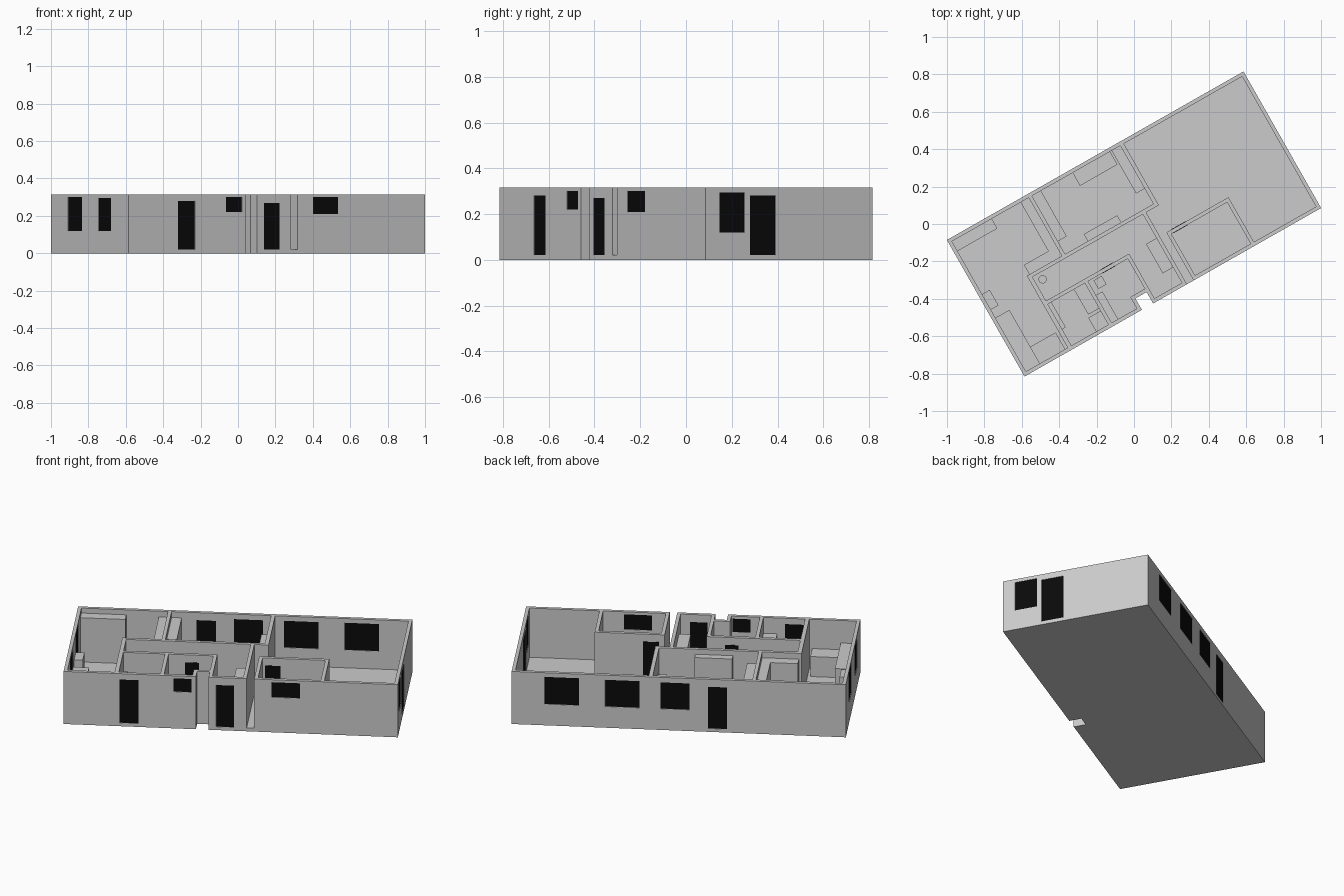
import bpy, bmesh, math
from mathutils import Matrix

if "Cube" in bpy.data.objects:
    bpy.data.objects.remove(bpy.data.objects["Cube"])

ROT = Matrix.Rotation(math.radians(29.6), 4, 'Z')
L, W, H, T, F = 0.912, 0.42, 0.315, 0.02, 0.02   # half length, half width, height, wall, floor

black = bpy.data.materials.new("dark_glass")
black.diffuse_color = (0.003, 0.003, 0.003, 1)
black.use_nodes = True
black.node_tree.nodes["Principled BSDF"].inputs["Base Color"].default_value = black.diffuse_color


def finish(name, bm, mat=None):
    me = bpy.data.meshes.new(name)
    bmesh.ops.recalc_face_normals(bm, faces=bm.faces)
    bm.to_mesh(me)
    bm.free()
    ob = bpy.data.objects.new(name, me)
    ob.matrix_world = ROT
    bpy.context.collection.objects.link(ob)
    if mat:
        me.materials.append(mat)
    return ob


def add_box(bm, u0, u1, v0, v1, z0, z1):
    vs = bmesh.ops.create_cube(bm, size=1)['verts']
    for v in vs:
        v.co.x = u0 if v.co.x < 0 else u1
        v.co.y = v0 if v.co.y < 0 else v1
        v.co.z = z0 if v.co.z < 0 else z1


def box(name, u0, u1, v0, v1, z1, z0=F, mat=None):
    bm = bmesh.new()
    add_box(bm, u0, u1, v0, v1, z0, z1)
    return finish(name, bm, mat)


def prism(name, pts, z0, z1):
    bm = bmesh.new()
    face = bm.faces.new([bm.verts.new((x, y, z0)) for x, y in pts])
    top = bmesh.ops.extrude_face_region(bm, geom=[face])['geom']
    bmesh.ops.translate(bm, vec=(0, 0, z1 - z0),
                        verts=[g for g in top if isinstance(g, bmesh.types.BMVert)])
    return finish(name, bm)


# floor slab with the entrance notch
N0, N1, NV = -0.190, -0.121, -0.35
prism("floor", [(-L, -W), (N0, -W), (N0, NV), (N1, NV), (N1, -W),
                (L, -W), (L, W), (-L, W)], 0, F)

# outer walls: right part runs from the shaft slot round to the notch
S0, S1 = 0.087, 0.128
walls = [prism("outer_wall", [
    (S1, -W), (L, -W), (L, W), (-L, W), (-L, -W), (N0, -W), (N0, NV), (N1, NV),
    (N1, NV + T), (N0 - T, NV + T), (N0 - T, -W + T), (-L + T, -W + T), (-L + T, W - T),
    (L - T, W - T), (L - T, -W + T), (S1 + T, -W + T), (S1 + T, -0.145),
    (S1, -0.145)], 0, H)]
walls.append(prism("entrance_wall", [
    (N1, -W), (S0, -W), (S0, 0.022), (S0 - T, 0.022), (S0 - T, -W + T),
    (N1 + T, -W + T), (N1 + T, -0.125), (N1, -0.125)], 0, H))

# inner partitions
for name, *d in [
        ("corridor_back_wall", -0.62, 0.165, 0.022, 0.042),
        ("bedroom_side_wall", 0.143, 0.165, 0.042, W - T),
        ("kitchen_side_wall", -0.42, -0.40, 0.042, W - T),
        ("lounge_side_wall", -0.635, -0.612, -W + T, 0.042),
        ("corridor_front_wall", -0.612, N1, -0.145, -0.125),
        ("bathroom_side_wall", -0.385, -0.365, -W + T, -0.145),
        ("small_room_end_wall", 0.49, 0.51, -W + T, -0.145),
        ("small_room_back_wall", S1, 0.51, -0.145, -0.125)]:
    walls.append(box(name, *d, H))

# openings: side, start, end, bottom, top
openings = [
    ("front", -0.607, -0.503, 0.02, 0.28), ("front", -0.313, -0.215, 0.22, 0.30),
    ("front", -0.079, 0.017, 0.02, 0.27), ("front", 0.222, 0.377, 0.21, 0.30),
    ("back", 0.544, 0.731, 0.127, 0.29), ("back", 0.214, 0.401, 0.127, 0.287),
    ("back", -0.06, 0.099, 0.127, 0.285), ("back", -0.264, -0.159, 0.02, 0.27),
    ("left", 0.085, 0.237, 0.12, 0.30), ("left", -0.229, -0.097, 0.12, 0.295),
    ("right", -0.35, -0.224, 0.12, 0.295), ("right", -0.196, -0.068, 0.02, 0.28),
    ("inner", -0.276, -0.20, 0.02, 0.27), ("inner", 0.16, 0.246, 0.02, 0.27)]
side_pos = {"front": -W + T / 2, "back": W - T / 2, "left": -L + T / 2,
            "right": L - T / 2, "inner": -0.135}


def span(side, a, b, half):
    c = side_pos[side]
    if side in ("left", "right"):
        return c - half, c + half, a, b
    return a, b, c - half, c + half


cut = bmesh.new()
for i, (side, a, b, z0, z1) in enumerate(openings):
    kind = "door" if z0 < 0.05 else "window"
    half = 0.012 if side == "inner" else 0.007
    add_box(cut, *span(side, a, b, 0.014), z0, z1)
    box(f"{side}_{kind}_{i}", *span(side, a, b, half), z1, z0, black)
cutter = finish("opening_cutter", cut)
cutter.hide_render = True
cutter.hide_viewport = False
cutter.display_type = 'WIRE'
for w in walls:
    m = w.modifiers.new("openings", 'BOOLEAN')
    m.object, m.operation, m.solver = cutter, 'DIFFERENCE', 'EXACT'

# bake the cuts, then drop the cutter
deps = bpy.context.evaluated_depsgraph_get()
baked = [bpy.data.meshes.new_from_object(w.evaluated_get(deps)) for w in walls]
for w, me in zip(walls, baked):
    w.modifiers.clear()
    w.data = me
bpy.data.objects.remove(cutter)

# L-shaped fittings
prism("kitchen_units", [(-0.62, 0.042), (-0.42, 0.042), (-0.42, 0.40), (-0.47, 0.40),
                        (-0.47, 0.10), (-0.62, 0.10)], F, 0.28)
# plain furniture blocks
for name, *d in [
        ("lounge_cabinet", -0.892, -0.647, 0.34, 0.40, 0.285),
        ("sofa_long_seat", -0.892, -0.806, -0.40, -0.07, 0.18),
        ("sofa_short_seat", -0.806, -0.651, -0.40, -0.297, 0.14),
        ("lounge_shelf", -0.892, -0.845, -0.02, 0.075, 0.20),
        ("bedroom_closet", -0.40, -0.345, 0.12, 0.40, 0.28),
        ("bed", -0.15, 0.08, 0.32, 0.40, 0.10),
        ("bedroom_shelf", 0.09, 0.143, 0.136, 0.40, 0.20),
        ("wardrobe", -0.26, -0.055, 0.042, 0.085, 0.285),
        ("hall_cabinet", 0.003, 0.067, -0.305, -0.125, 0.24),
        ("utility_counter", -0.452, -0.385, -0.30, -0.145, 0.16),
        ("utility_cupboard", -0.46, -0.385, -0.40, -0.315, 0.22),
        ("utility_shelf", -0.612, -0.59, -0.30, -0.145, 0.20),
        ("washbasin", -0.337, -0.287, -0.208, -0.156, 0.12),
        ("bathtub", -0.365, -0.325, -0.40, -0.23, 0.10)]:
    box(name, *d)

# round stand in the corridor
bm = bmesh.new()
bmesh.ops.create_cone(bm, cap_ends=True, segments=24, radius1=0.022, radius2=0.022, depth=0.13,
                      matrix=Matrix.Translation((-0.571, -0.016, F + 0.065)))
finish("round_stand", bm)
